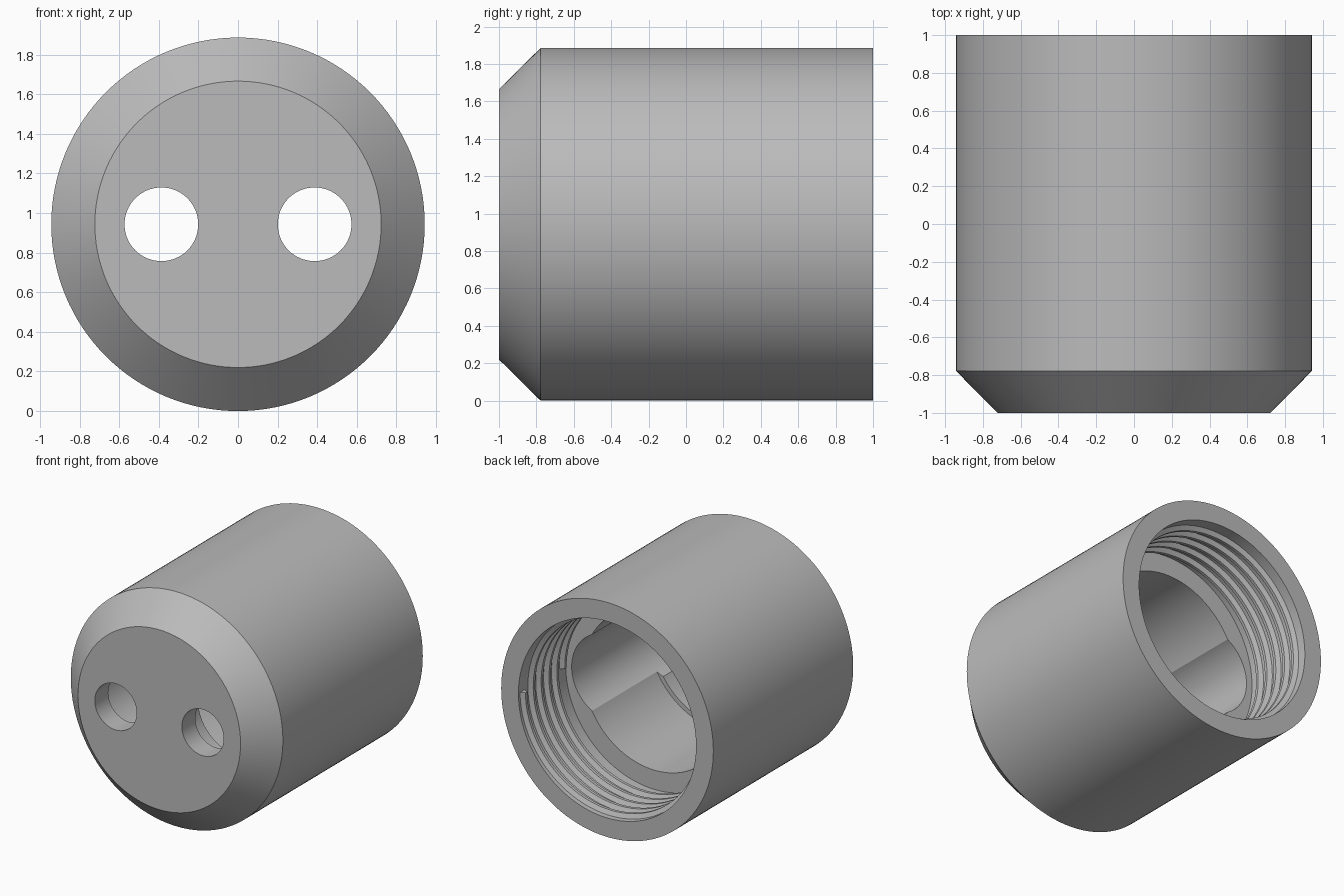
import bpy, bmesh, math
from mathutils import Matrix, Vector

if "Cube" in bpy.data.objects:
    bpy.data.objects.remove(bpy.data.objects["Cube"])

R = 0.943          # outer radius, also the height of the axis
SEG = 128

grey = bpy.data.materials.new("plain_grey")
grey.diffuse_color = (0.5, 0.5, 0.5, 1)
grey.use_nodes = True
grey.node_tree.nodes["Principled BSDF"].inputs["Base Color"].default_value = grey.diffuse_color


def make_object(name, bm):
    bmesh.ops.recalc_face_normals(bm, faces=bm.faces)
    mesh = bpy.data.meshes.new(name)
    bm.to_mesh(mesh)
    bm.free()
    mesh.materials.append(grey)
    ob = bpy.data.objects.new(name, mesh)
    bpy.context.collection.objects.link(ob)
    return ob


def lathe(name, profile, x=0.0, seg=SEG):
    """Closed solid turned about the y direction from (radius, y) points."""
    bm = bmesh.new()
    rings = []
    for r, y in profile:
        rings.append([bm.verts.new((x + r * math.cos(2 * math.pi * i / seg), y,
                                    R + r * math.sin(2 * math.pi * i / seg)))
                      for i in range(seg)])
    for a, b in zip(rings, rings[1:]):
        for i in range(seg):
            j = (i + 1) % seg
            bm.faces.new((a[i], a[j], b[j], b[i]))
    bm.faces.new(rings[0])
    bm.faces.new(rings[-1])
    return make_object(name, bm)


def smooth(ob):
    bpy.ops.object.select_all(action='DESELECT')
    ob.select_set(True)
    bpy.context.view_layer.objects.active = ob
    bpy.ops.object.shade_smooth_by_angle(angle=math.radians(30))


# Outer shell with a bevelled front
body = lathe("cap_body", [(0.723, -1), (R, -0.777), (R, 1)])

# Cavities: threaded bore, middle chamber, stepped chamber end
cutters = [
    lathe("bore_cutter", [(0.79, 0.40), (0.79, 1.2)]),
    lathe("chamber_cutter", [(0.635, -0.425), (0.635, 0.6)]),
    lathe("chamber_end_cutter", [(0.60, -0.56), (0.60, 0.5)]),
]
# Side pockets and the pin holes through the front
for side in (-1, 1):
    cutters.append(lathe("pocket_cutter", [(0.35, -0.83), (0.35, 0.55)], side * 0.387, 96))
    cutters.append(lathe("pin_hole_cutter", [(0.186, -1.2), (0.186, 0.3)], side * 0.387, 64))

bpy.context.view_layer.objects.active = body
for c in cutters:
    mod = body.modifiers.new("cut", 'BOOLEAN')
    mod.operation = 'DIFFERENCE'
    mod.solver = 'EXACT'
    mod.object = c
    bpy.ops.object.modifier_apply(modifier=mod.name)
    bpy.data.objects.remove(c)
smooth(body)

# Helical thread ridge inside the bore
bm = bmesh.new()
turns, pitch, steps = 5, 0.1, 96
section = [(0.80, -0.035), (0.755, -0.012), (0.755, 0.012), (0.80, 0.035)]
previous = None
for k in range(turns * steps + 1):
    a = 2 * math.pi * k / steps
    y0 = 0.45 + pitch * k / steps
    ring = [bm.verts.new((r * math.cos(a), y0 + dy, R + r * math.sin(a))) for r, dy in section]
    if previous:
        for i in range(4):
            j = (i + 1) % 4
            bm.faces.new((previous[i], previous[j], ring[j], ring[i]))
    else:
        bm.faces.new(ring)
    previous = ring
bm.faces.new(previous)
smooth(make_object("inner_thread", bm))
